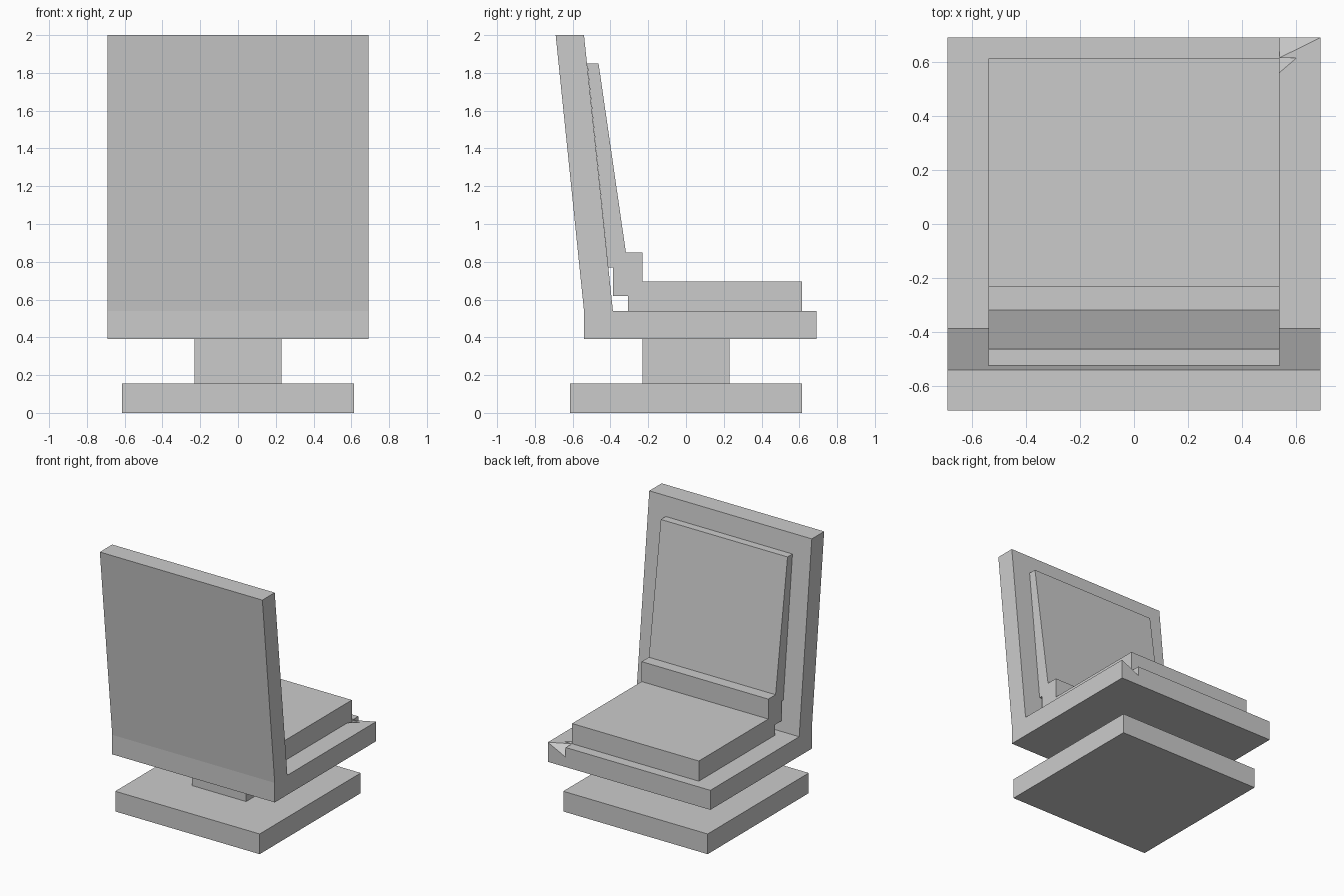
import bpy, bmesh
from mathutils import Vector

if "Cube" in bpy.data.objects:
    bpy.data.objects.remove(bpy.data.objects["Cube"])


def add_object(name, bm):
    bmesh.ops.recalc_face_normals(bm, faces=bm.faces)
    mesh = bpy.data.meshes.new(name)
    bm.to_mesh(mesh)
    bm.free()
    ob = bpy.data.objects.new(name, mesh)
    bpy.context.collection.objects.link(ob)
    return ob


def side_extrusion(name, profile, half_width):
    """Extrude a (y, z) profile across the width, centred on x = 0."""
    bm = bmesh.new()
    face = bm.faces.new([bm.verts.new((-half_width, y, z)) for y, z in profile])
    res = bmesh.ops.extrude_face_region(bm, geom=[face])
    verts = [g for g in res["geom"] if isinstance(g, bmesh.types.BMVert)]
    bmesh.ops.translate(bm, verts=verts, vec=(2 * half_width, 0, 0))
    return add_object(name, bm)


def block(name, half, z0, z1):
    return side_extrusion(name, [(-half, z0), (half, z0), (half, z1), (-half, z1)], half)


def chip(target, points):
    """Cut away everything above a sloping triangle."""
    bm = bmesh.new()
    for p in points:
        bm.verts.new(p)
        bm.verts.new((p[0], p[1], 0.64))
    bmesh.ops.convex_hull(bm, input=bm.verts)
    cutter = add_object("chip_cutter", bm)
    cutter.hide_render = True
    mod = target.modifiers.new("chip", "BOOLEAN")
    mod.operation = "DIFFERENCE"
    mod.solver = "EXACT"
    mod.object = cutter
    bpy.context.view_layer.objects.active = target
    bpy.ops.object.modifier_apply(modifier=mod.name)
    bpy.data.objects.remove(cutter)


# Pedestal
block("base", 0.613, 0, 0.155)
block("post", 0.23, 0.155, 0.39)

# Seat and leaning backrest shell
frame = side_extrusion("seat_frame", [
    (-0.54, 0.39), (0.69, 0.39), (0.69, 0.54), (-0.387, 0.54),
    (-0.54, 2.0), (-0.69, 2.0), (-0.54, 0.54)], 0.69)

# Chipped corner of the seat, and the small pit beside the cushion
inner = Vector((0.538, 0.615, 0.54))
outer = [Vector((0.69, 0.69, 0.54)), Vector((0.538, 0.69, 0.465))]
chip(frame, [inner] + [inner + (p - inner) * 1.2 for p in outer])
chip(frame, [(0.538, 0.56, 0.54), (0.602, 0.615, 0.54), (0.538, 0.615, 0.475)])

# Seat and back cushion with its stepped lumbar roll
side_extrusion("cushion", [
    (-0.308, 0.54), (0.613, 0.54), (0.613, 0.695), (-0.23, 0.695),
    (-0.23, 0.848), (-0.318, 0.848), (-0.463, 1.85), (-0.523, 1.85),
    (-0.411, 0.77), (-0.387, 0.77), (-0.387, 0.62), (-0.308, 0.62)], 0.538)
